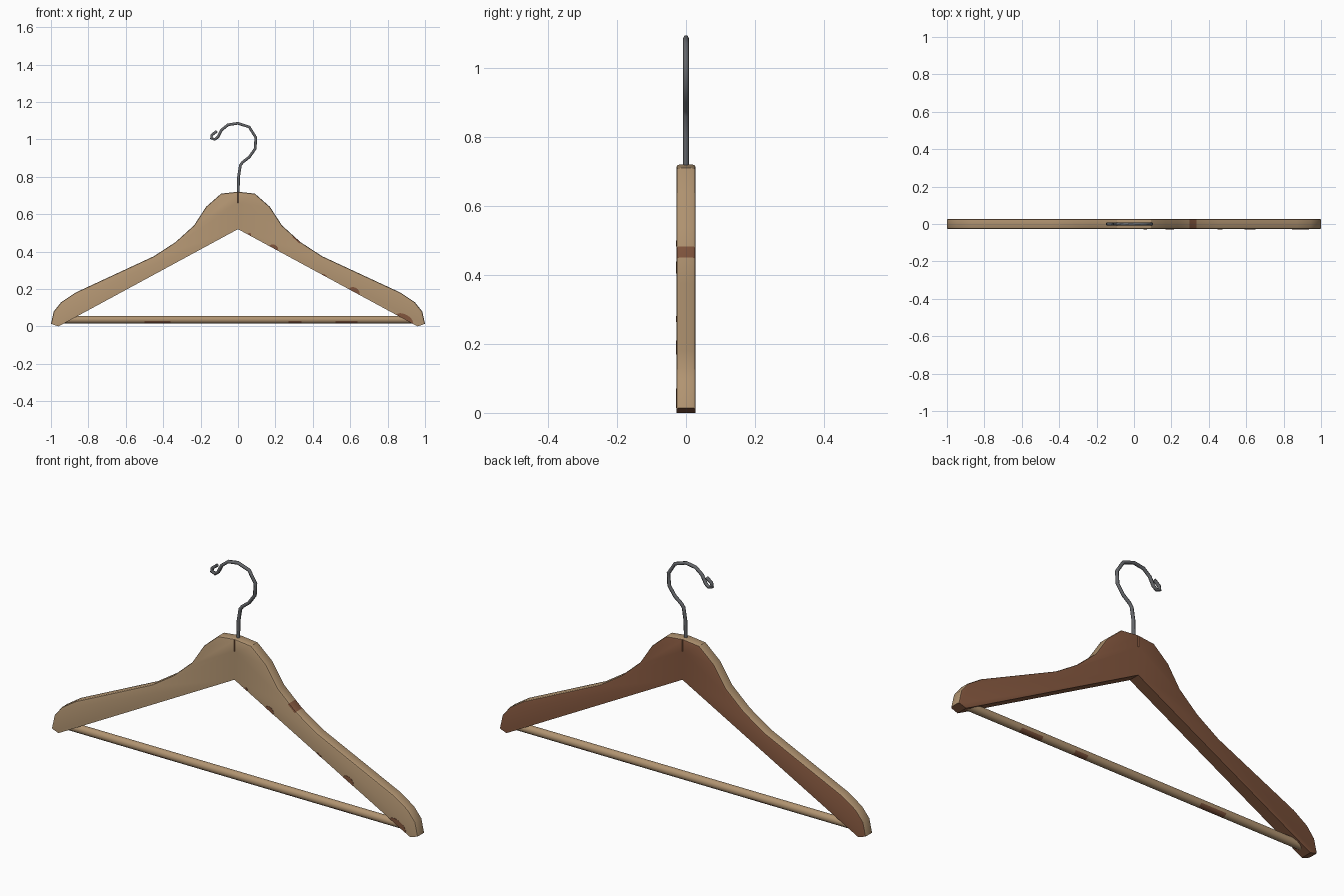
import bpy, bmesh, math
from mathutils import Vector, Matrix

cube = bpy.data.objects.get("Cube")
if cube:
    bpy.data.objects.remove(cube, do_unlink=True)


def material(name, rgb, metallic=0.0):
    m = bpy.data.materials.new(name)
    m.use_nodes = True
    m.diffuse_color = (*rgb, 1)
    node = m.node_tree.nodes["Principled BSDF"]
    node.inputs["Base Color"].default_value = (*rgb, 1)
    node.inputs["Metallic"].default_value = metallic
    node.inputs["Roughness"].default_value = 0.6
    return m


TAN = material("light wood", (0.44, 0.295, 0.165))
BROWN = material("dark worn wood", (0.225, 0.093, 0.048))
STEEL = material("grey steel", (0.13, 0.135, 0.145))


def add_mesh(name, bm, mats, angle=None):
    mesh = bpy.data.meshes.new(name)
    bm.to_mesh(mesh)
    bm.free()
    for m in mats:
        mesh.materials.append(m)
    ob = bpy.data.objects.new(name, mesh)
    bpy.context.collection.objects.link(ob)
    if angle:
        bpy.ops.object.select_all(action="DESELECT")
        ob.select_set(True)
        bpy.context.view_layer.objects.active = ob
        bpy.ops.object.shade_smooth_by_angle(angle=math.radians(angle))
    return ob


HALF = 0.028
PEAK = Vector((0, 0.52))      # inner corner under the neck
TIP = Vector((0.96, 0.0))     # inner end of each arm

# Wooden body: mirrored outline, extruded, upper rims rounded
outer = [(0.09, 0.71), (0.17, 0.64), (0.235, 0.54), (0.298, 0.483),
         (0.335, 0.45), (0.45, 0.375), (0.87, 0.18), (0.945, 0.13),
         (0.985, 0.08), (1.0, 0.014)]
outline = ([(0, 0.72)] + outer + [tuple(TIP), tuple(PEAK)]
           + [(-x, z) for x, z in reversed(outer + [tuple(TIP)])])
bm = bmesh.new()
front = bm.faces.new([bm.verts.new((x, -HALF, z)) for x, z in outline])
ext = bmesh.ops.extrude_face_region(bm, geom=[front], use_keep_orig=True)
moved = [g for g in ext["geom"] if isinstance(g, bmesh.types.BMVert)]
bmesh.ops.translate(bm, verts=moved, vec=(0, 2 * HALF, 0))
bmesh.ops.recalc_face_normals(bm, faces=bm.faces)
rims = [e for e in bm.edges
        if abs(e.verts[0].co.y - e.verts[1].co.y) < 1e-4
        and all(f.normal.z > -0.2 for f in e.link_faces)]
bmesh.ops.bevel(bm, geom=rims, offset=0.009, segments=2, profile=0.5,
                affect="EDGES")
bm.normal_update()
for f in bm.faces:
    c = f.calc_center_median()
    worn_band = 0.3 < c.x < 0.33 and f.normal.z > 0.2
    if f.normal.y > 0.8 or f.normal.z < -0.4 or worn_band:
        f.material_index = 1
body = add_mesh("hanger_body", bm, [TAN, BROWN], 25)

# Centre seam: a fine V groove on both faces of the neck
bm = bmesh.new()
for y in (-HALF, HALF):
    bmesh.ops.create_cube(bm, size=1, matrix=Matrix.Translation((0, y, 0.71))
                          @ Matrix.Rotation(math.pi / 4, 4, "Z")
                          @ Matrix.Diagonal((0.005, 0.005, 0.1, 1)))
cutter = add_mesh("seam_cutter", bm, [BROWN])
cutter.hide_render = True
cutter.hide_set(True)
groove = body.modifiers.new("seam", "BOOLEAN")
groove.operation = "DIFFERENCE"
groove.solver = "EXACT"
groove.object = cutter

# Worn spots: thin half-round plates along the inner edge of the left arm
along = (TIP - PEAK).normalized()
up = Vector((-along.y, along.x))
spots = [(0.06, 0.01, 0.012), (0.19, 0.026, 0.02), (0.46, 0.016, 0.008),
         (0.62, 0.032, 0.024), (0.89, 0.05, 0.026)]
bm = bmesh.new()
for x, length, height in spots:
    base = PEAK + (TIP - PEAK) * (x / TIP.x)
    ring = []
    for i in range(9):
        a = math.pi * i / 8
        p = base + along * (math.cos(a) * length) + up * (math.sin(a) * height)
        ring.append(bm.verts.new((p.x, -HALF - 0.001, p.y)))
    bm.faces.new(ring)
plate = bmesh.ops.extrude_face_region(bm, geom=bm.faces[:], use_keep_orig=True)
bmesh.ops.translate(bm, vec=(0, 0.002, 0), verts=[
    g for g in plate["geom"] if isinstance(g, bmesh.types.BMVert)])
bmesh.ops.recalc_face_normals(bm, faces=bm.faces)
add_mesh("worn_spots", bm, [BROWN])

# Trouser bar with worn stretches on its underside
stretches = [(-0.5, -0.36), (0.27, 0.34), (0.52, 0.64)]
bm = bmesh.new()
bmesh.ops.create_cone(bm, cap_ends=True, segments=16, radius1=0.02,
                      radius2=0.02, depth=1.88,
                      matrix=Matrix.Translation((0, 0, 0.036))
                      @ Matrix.Rotation(math.pi / 2, 4, "Y"))
for stretch in stretches:
    for x in stretch:
        bmesh.ops.bisect_plane(bm, geom=bm.verts[:] + bm.edges[:] + bm.faces[:],
                               plane_co=(x, 0, 0), plane_no=(1, 0, 0))
bm.normal_update()
for f in bm.faces:
    x = f.calc_center_median().x
    if f.normal.z < -0.5 and any(a < x < b for a, b in stretches):
        f.material_index = 1
add_mesh("trouser_bar", bm, [TAN, BROWN], 40)

# Wire hook with a curled end
path = [(0, 0.66), (0.003, 0.8), (0.013, 0.862), (0.025, 0.878), (0.06, 0.905),
        (0.092, 0.95), (0.095, 1.01), (0.06, 1.066), (0, 1.086), (-0.053, 1.078),
        (-0.088, 1.05), (-0.108, 1.012), (-0.124, 1.0), (-0.143, 1.006),
        (-0.139, 1.024), (-0.113, 1.044)]
curve = bpy.data.curves.new("hook", "CURVE")
curve.dimensions = "3D"
curve.bevel_depth = 0.0085
curve.bevel_resolution = 1
curve.use_fill_caps = True
spline = curve.splines.new("POLY")
spline.points.add(len(path) - 1)
for point, (x, z) in zip(spline.points, path):
    point.co = (x, 0, z, 1)
curve.materials.append(STEEL)
hook = bpy.data.objects.new("hook", curve)
bpy.context.collection.objects.link(hook)
